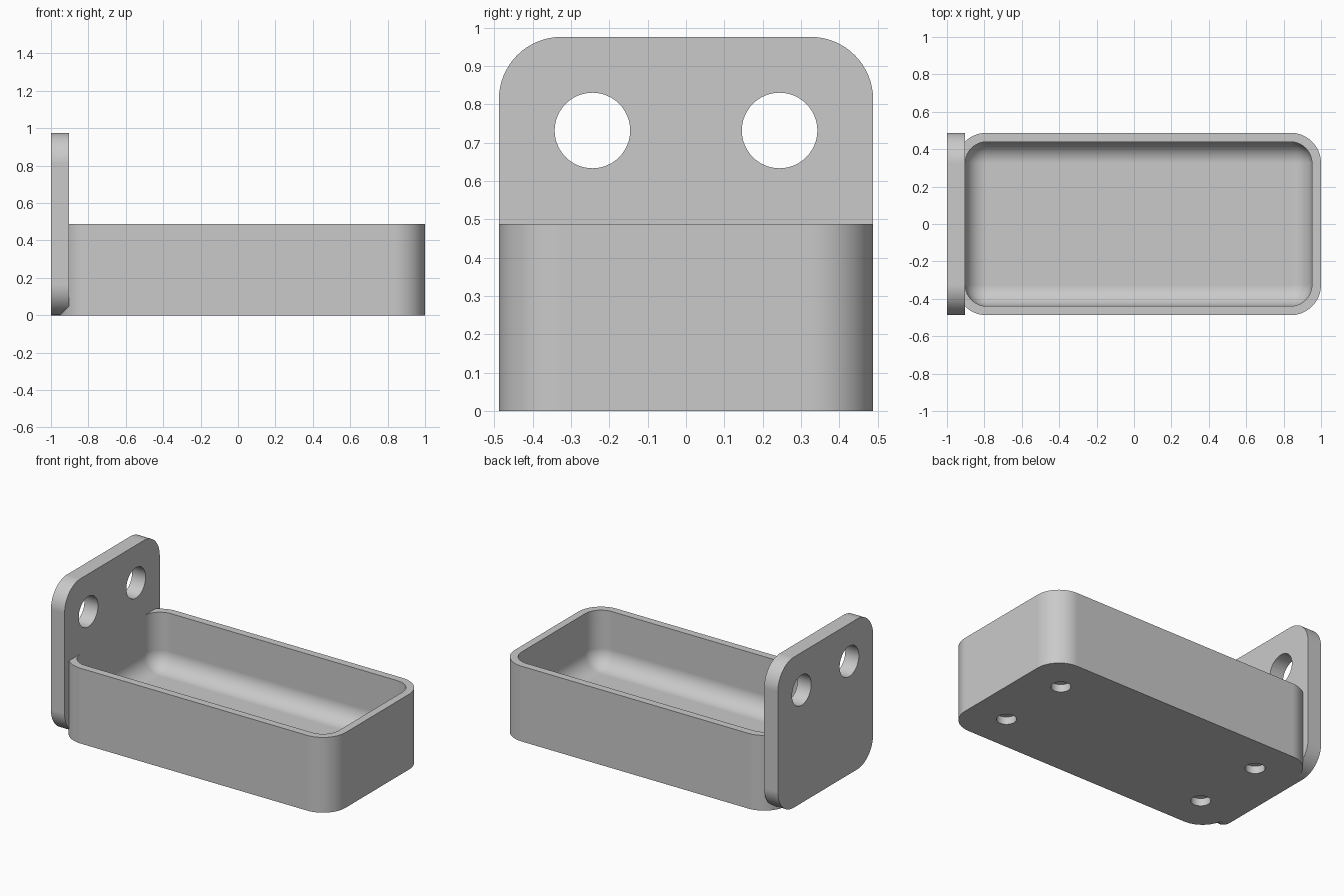
import bpy, bmesh
from mathutils import Matrix, Vector

if "Cube" in bpy.data.objects:
    bpy.data.objects.remove(bpy.data.objects["Cube"], do_unlink=True)

W = 2 / 41            # wall thickness, the unit for every part
R = 0.163             # outer corner radius
FLOOR = 2.6 * W       # floor thickness
SEGMENTS = 16

grey = bpy.data.materials.new("light_grey")
grey.use_nodes = True
colour = (0.59, 0.59, 0.59, 1)
grey.diffuse_color = colour
grey.node_tree.nodes["Principled BSDF"].inputs["Base Color"].default_value = colour


def make_object(name, bm):
    mesh = bpy.data.meshes.new(name)
    bmesh.ops.recalc_face_normals(bm, faces=bm.faces)
    bm.to_mesh(mesh)
    bm.free()
    mesh.materials.append(grey)
    obj = bpy.data.objects.new(name, mesh)
    bpy.context.collection.objects.link(obj)
    return obj


def rounded_box(name, low, high, radius, axis=None):
    """Box rounded on edges along one axis, or on every edge."""
    low, high = Vector(low), Vector(high)
    bm = bmesh.new()
    bmesh.ops.create_cube(bm, size=1)
    for v in bm.verts:
        v.co = (low + high) / 2 + v.co * (high - low)
    edges = [e for e in bm.edges if axis is None or
             abs((e.verts[0].co - e.verts[1].co).normalized()[axis]) > 0.9]
    bmesh.ops.bevel(bm, geom=edges, offset=radius, segments=SEGMENTS,
                    profile=0.5, affect='EDGES')
    return make_object(name, bm)


def cylinder(name, centre, radius, depth, axis='Z'):
    bm = bmesh.new()
    turn = Matrix.Rotation(1.570796, 4, 'Y') if axis == 'X' else Matrix()
    bmesh.ops.create_cone(bm, cap_ends=True, segments=48, radius1=radius, radius2=radius,
                          depth=depth, matrix=Matrix.Translation(centre) @ turn)
    return make_object(name, bm)


def combine(target, tool, operation):
    """Apply a boolean and remove the tool."""
    tool.hide_render = True
    mod = target.modifiers.new("boolean", 'BOOLEAN')
    mod.operation, mod.solver, mod.object = operation, 'EXACT', tool
    bpy.context.view_layer.objects.active = target
    bpy.ops.object.modifier_apply(modifier=mod.name)
    bpy.data.objects.remove(tool, do_unlink=True)


# Open tray with a filleted cavity
left_end = -1 + W
tray = rounded_box("tray_with_mounting_plate", (left_end, -10 * W, 0), (1, 10 * W, 10 * W), R, axis=2)
cavity = rounded_box("cavity_cutter", (left_end + W, -9 * W, FLOOR), (1 - W, 9 * W, 20 * W), R - W)
combine(tray, cavity, 'DIFFERENCE')

# Shallow round recesses in the underside
middle = (left_end + 1) / 2
for sx in (-1, 1):
    for sy in (-1, 1):
        recess = cylinder("recess_cutter", (middle + sx * 15 * W, sy * 5 * W, 0), 0.058, 2 * W)
        combine(tray, recess, 'DIFFERENCE')

# Upright mounting plate with two screw holes
plate = rounded_box("mounting_plate", (-1, -10 * W, 0), (-1 + 2 * W, 10 * W, 20 * W), R, axis=0)
for side in (-1, 1):
    hole = cylinder("hole_cutter", (-1 + W, side * 5 * W, 15 * W), 0.0985, 6 * W, axis='X')
    combine(plate, hole, 'DIFFERENCE')
combine(tray, plate, 'UNION')

# Smooth the curved faces, keep the rims sharp and the flats even
bpy.ops.object.select_all(action='DESELECT')
tray.select_set(True)
bpy.context.view_layer.objects.active = tray
bpy.ops.object.shade_smooth_by_angle(angle=0.5)
normals = tray.modifiers.new("even_normals", 'WEIGHTED_NORMAL')
normals.keep_sharp = True
